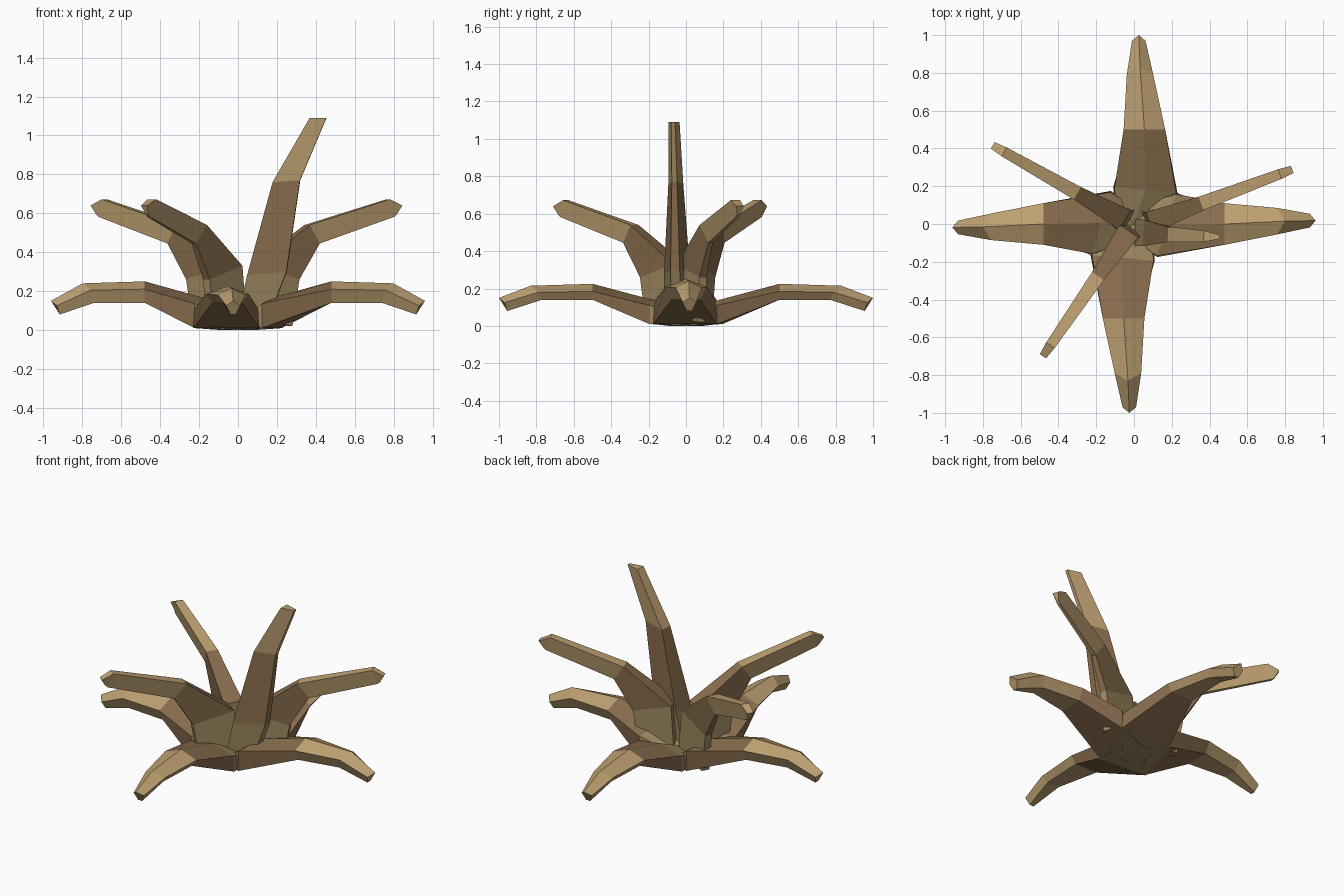
import bpy, bmesh, math
from mathutils import Vector

if "Cube" in bpy.data.objects:
    bpy.data.objects.remove(bpy.data.objects["Cube"])


def material(name, rgb):
    m = bpy.data.materials.new(name)
    m.diffuse_color = (*rgb, 1)
    m.use_nodes = True
    m.node_tree.nodes["Principled BSDF"].inputs["Base Color"].default_value = m.diffuse_color
    return m


# base, middle and tip colours of every leaf
MATS = [material("olive_brown", (0.34, 0.245, 0.115)),
        material("dry_brown", (0.255, 0.157, 0.077)),
        material("straw_tan", (0.515, 0.355, 0.167))]


def loft(name, rings, origin, angle):
    """Skin a list of cross-sections given as (radial, sideways, up) points."""
    d = Vector((math.cos(angle), math.sin(angle), 0))
    s = Vector((-d.y, d.x, 0))
    o = Vector((origin[0], origin[1], 0))
    bm = bmesh.new()
    vs = [[bm.verts.new(o + d * r + s * a + Vector((0, 0, z))) for r, a, z in ring]
          for ring in rings]
    n = len(rings[0])
    for i in range(len(rings) - 1):
        for k in range(n):
            j = (k + 1) % n
            f = bm.faces.new((vs[i][k], vs[i][j], vs[i + 1][j], vs[i + 1][k]))
            f.material_index = min(i, 2)
    bm.faces.new(vs[0])
    bm.faces.new(vs[-1]).material_index = 2
    bmesh.ops.recalc_face_normals(bm, faces=bm.faces)
    me = bpy.data.meshes.new(name)
    bm.to_mesh(me)
    bm.free()
    for m in MATS:
        me.materials.append(m)
    ob = bpy.data.objects.new(name, me)
    bpy.context.collection.objects.link(ob)


# Low spreading leaves:
# r, half width, bottom z, shoulder z, ridge z, overhang, bottom share, shoulder share
LOW = [(0.00, 0.09, 0.00, 0.05, 0.07, 0, 1, 1),
       (0.18, 0.17, 0.01, 0.11, 0.14, 0, 1, 0.96),
       (0.50, 0.11, 0.14, 0.185, 0.225, 0, 0.7, 1),
       (0.79, 0.07, 0.14, 0.18, 0.215, 0.02, 0.6, 1),
       (0.97, 0.036, 0.08, 0.125, 0.15, 0.015, 0.4, 1)]


def low_leaf(name, angle, length, shift, lift, skew):
    rings = []
    for i, (r, w, zb, zm, zt, over, b, t) in enumerate(LOW):
        c = shift[i]
        up = lift if 1 <= i <= 3 else 0
        k = skew if i == 1 else 0          # slanted root
        r *= length
        rings.append([(r - over - k, c - w * b, zb), (r - k, c - w * t, zm + up),
                      (r + 2 * over, c, zt + up), (r + k, c + w * t, zm + up),
                      (r - over + k, c + w * b, zb)])
    loft(name, rings, (0, 0), angle)


Y_SHIFT = (0, -0.06, -0.055, -0.032, -0.025)
X_SHIFT = (0, -0.005, 0, 0.015, 0.018)
low_leaf("low_leaf_right", 0, 0.96, X_SHIFT, 0.025, 0.05)
low_leaf("low_leaf_back", math.pi / 2, 1.0, Y_SHIFT, 0, 0.015)
low_leaf("low_leaf_left", math.pi, 0.96, X_SHIFT, 0.025, 0.05)
low_leaf("low_leaf_front", -math.pi / 2, 1.0, Y_SHIFT, 0, 0.015)

# Raised leaves: inner r, inner z, outer r, outer z, half width
ARCH = [(0.00, 0.06, 0.22, 0.02, 0.07),
        (0.02, 0.33, 0.26, 0.26, 0.06),
        (0.31, 0.54, 0.375, 0.445, 0.038),
        (0.755, 0.672, 0.785, 0.582, 0.027),
        (0.825, 0.64, 0.80, 0.595, 0.02)]
TALL = [(0.00, 0.06, 0.14, 0.01, 0.07),
        (0.05, 0.28, 0.25, 0.30, 0.07),
        (0.18, 0.76, 0.32, 0.77, 0.04),
        (0.37, 1.09, 0.455, 1.09, 0.03)]


def raised_leaf(name, profile, origin, angle):
    # flat inner face with a keel along the outside
    rings = [[(ri, -w, zi), (ri, w, zi),
              (ro, w * 0.35, zo), (ro, -w * 0.35, zo)]
             for ri, zi, ro, zo, w in profile]
    loft(name, rings, origin, math.radians(angle))


raised_leaf("raised_leaf_right", ARCH, (0.065, 0.0), 20.5)
raised_leaf("raised_leaf_back_left", ARCH, (-0.03, 0.01), 150.5)
raised_leaf("raised_leaf_front_left", ARCH, (-0.015, -0.02), 235.5)
raised_leaf("tall_leaf", TALL, (0.0, -0.045), -3)
